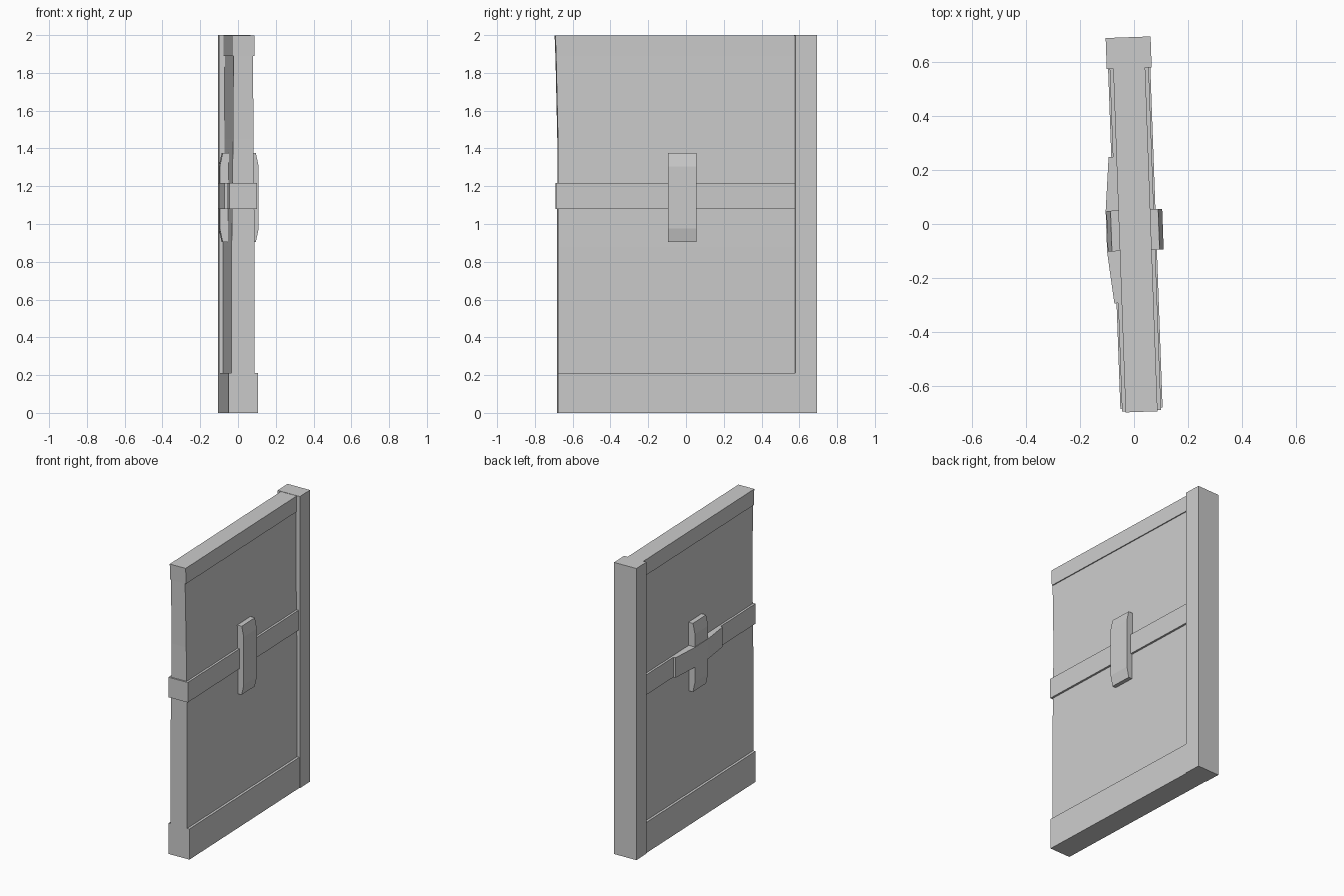
import bpy
import bmesh
from mathutils import Matrix

cube = bpy.data.objects.get("Cube")
if cube:
    bpy.data.objects.remove(cube, do_unlink=True)

grey = bpy.data.materials.new("plain grey")
grey.use_nodes = True
COLOUR = (0.6, 0.6, 0.6, 1)
grey.diffuse_color = COLOUR
grey.node_tree.nodes["Principled BSDF"].inputs["Base Color"].default_value = COLOUR

# The whole panel stands slightly turned
TURN = Matrix.Translation((0.003, 0, 0)) @ Matrix.Rotation(0.036, 4, "Z")


def loft(name, rings):
    """Join equal-length rings of points into a closed flat-shaded solid."""
    bm = bmesh.new()
    loops = [[bm.verts.new(p) for p in ring] for ring in rings]
    for low, high in zip(loops, loops[1:]):
        for i in range(len(low)):
            j = (i + 1) % len(low)
            bm.faces.new((low[i], low[j], high[j], high[i]))
    bm.faces.new(loops[0])
    bm.faces.new(loops[-1])
    bmesh.ops.recalc_face_normals(bm, faces=bm.faces)
    bm.transform(TURN)
    mesh = bpy.data.meshes.new(name)
    bm.to_mesh(mesh)
    bm.free()
    mesh.materials.append(grey)
    obj = bpy.data.objects.new(name, mesh)
    bpy.context.collection.objects.link(obj)
    return obj


def slab(name, levels):
    """Upright solid from (z, half thickness, front y, back y) levels."""
    return loft(name, [[(-h, a, z), (h, a, z), (h, b, z), (-h, b, z)]
                       for z, h, a, b in levels])


# Main panel, thinning toward the top
slab("panel", [(0.15, 0.061, -0.68, 0.6), (0.88, 0.061, -0.68, 0.6),
               (1.45, 0.054, -0.68, 0.6), (1.94, 0.052, -0.691, 0.6)])

# Frame: post and rails
slab("back_post", [(0, 0.083, 0.576, 0.69), (2, 0.083, 0.576, 0.69)])
slab("bottom_rail", [(0, 0.078, -0.68, 0.6), (0.21, 0.078, -0.68, 0.6)])
slab("top_rail", [(1.89, 0.059, -0.69, 0.6), (1.998, 0.059, -0.694, 0.6)])

# Band wrapped round the middle
BAND_Z = (1.08, 1.217)
slab("middle_band", [(z, 0.072, -0.69, 0.6) for z in BAND_Z])

# Upright plates with bevelled ends, one on each side
for side, sign in (("left", 1), ("right", -1)):
    outline = [(0.04, 0.905), (0.088, 0.905), (0.103, 0.975),
               (0.103, 1.305), (0.088, 1.375), (0.04, 1.375)]
    loft(side + "_upright_plate",
         [[(sign * x, y, z) for x, z in outline] for y in (-0.098, 0.052)])

# Tapered cross arms on the right side
arms = [(-0.04, -0.29), (-0.086, -0.29), (-0.106, -0.1),
        (-0.106, 0.05), (-0.088, 0.25), (-0.04, 0.25)]
loft("right_cross_arms", [[(x, y, z) for x, y in arms] for z in BAND_Z])
